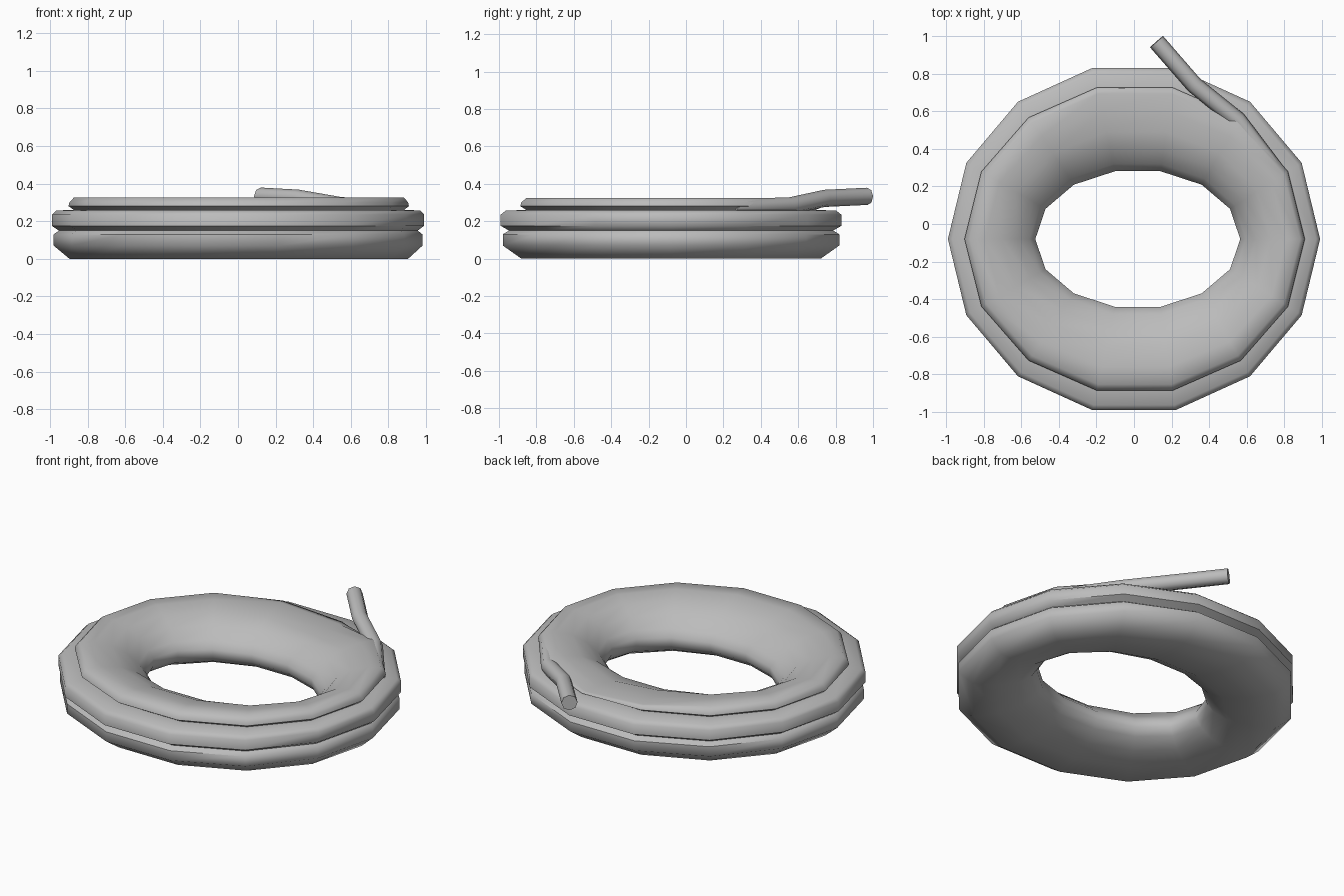
import bpy, bmesh
from math import sin, cos, tau, radians
from mathutils import Vector

cube = bpy.data.objects.get("Cube")
if cube:
    bpy.data.objects.remove(cube, do_unlink=True)

grey = bpy.data.materials.new("hose_grey")
grey.use_nodes = True
colour = (0.5, 0.5, 0.5, 1)
grey.diffuse_color = colour
grey.node_tree.nodes["Principled BSDF"].inputs["Base Color"].default_value = colour


def loft(name, rings, closed):
    """Skin a list of equal point rings, joining the ends or capping them."""
    bm = bmesh.new()
    loops = [[bm.verts.new(p) for p in ring] for ring in rings]
    count = len(loops[0])
    pairs = list(zip(loops, loops[1:]))
    if closed:
        pairs.append((loops[-1], loops[0]))
    for a, b in pairs:
        for i in range(count):
            j = (i + 1) % count
            bm.faces.new((a[i], a[j], b[j], b[i]))
    if not closed:
        bm.faces.new(loops[0])
        bm.faces.new(loops[-1])
    bmesh.ops.recalc_face_normals(bm, faces=bm.faces)
    mesh = bpy.data.meshes.new(name)
    bm.to_mesh(mesh)
    bm.free()
    mesh.materials.append(grey)
    mesh.shade_smooth()
    mesh.set_sharp_from_angle(angle=radians(55))
    obj = bpy.data.objects.new(name, mesh)
    bpy.context.collection.objects.link(obj)
    return obj


# Coil section: (share of the way from outer rim to hole, height)
section = [
    (.2, 0), (.02, .07), (.02, .13), (.08, .15), (0, .175), (0, .235),
    (.05, .257), (.25, .26), (.19, .28), (.2, .3), (.25, .325), (.42, .325),
    (.62, .305), (.8, .26), (.93, .2), (1, .16), (1, .11), (.93, .07),
    (.77, .025), (.5, 0),
]
SIDES = 14
coil_top = {3: .275, 4: .3}  # the top turn dips where the loose end leaves it


def coil_ring(k):
    a = tau * k / SIDES
    outer = Vector((.99 * cos(a), .934 * sin(a) - .08, 0))
    hole = Vector((.545 * cos(a) + .02, .37 * sin(a) - .08, 0))
    ring = []
    for t, z in section:
        p = outer.lerp(hole, t)
        p.z = min(z, coil_top.get(k, z))
        ring.append(p)
    return ring


loft("hose_coil", [coil_ring(k) for k in range(SIDES)], True)

# Loose end of the hose, rising off the top turn
path = [Vector(p) for p in (
    (.78, .25, .272), (.55, .555, .282), (.32, .74, .322), (.12, .97, .333))]
RADIUS = .046
rings = []
for i, p in enumerate(path):
    along = path[min(i + 1, len(path) - 1)] - path[max(i - 1, 0)]
    side = along.cross(Vector((0, 0, 1))).normalized()
    up = side.cross(along).normalized()
    rings.append([p + RADIUS * (side * cos(tau * s / 8) + up * sin(tau * s / 8))
                  for s in range(8)])
loft("hose_end", rings, False)
